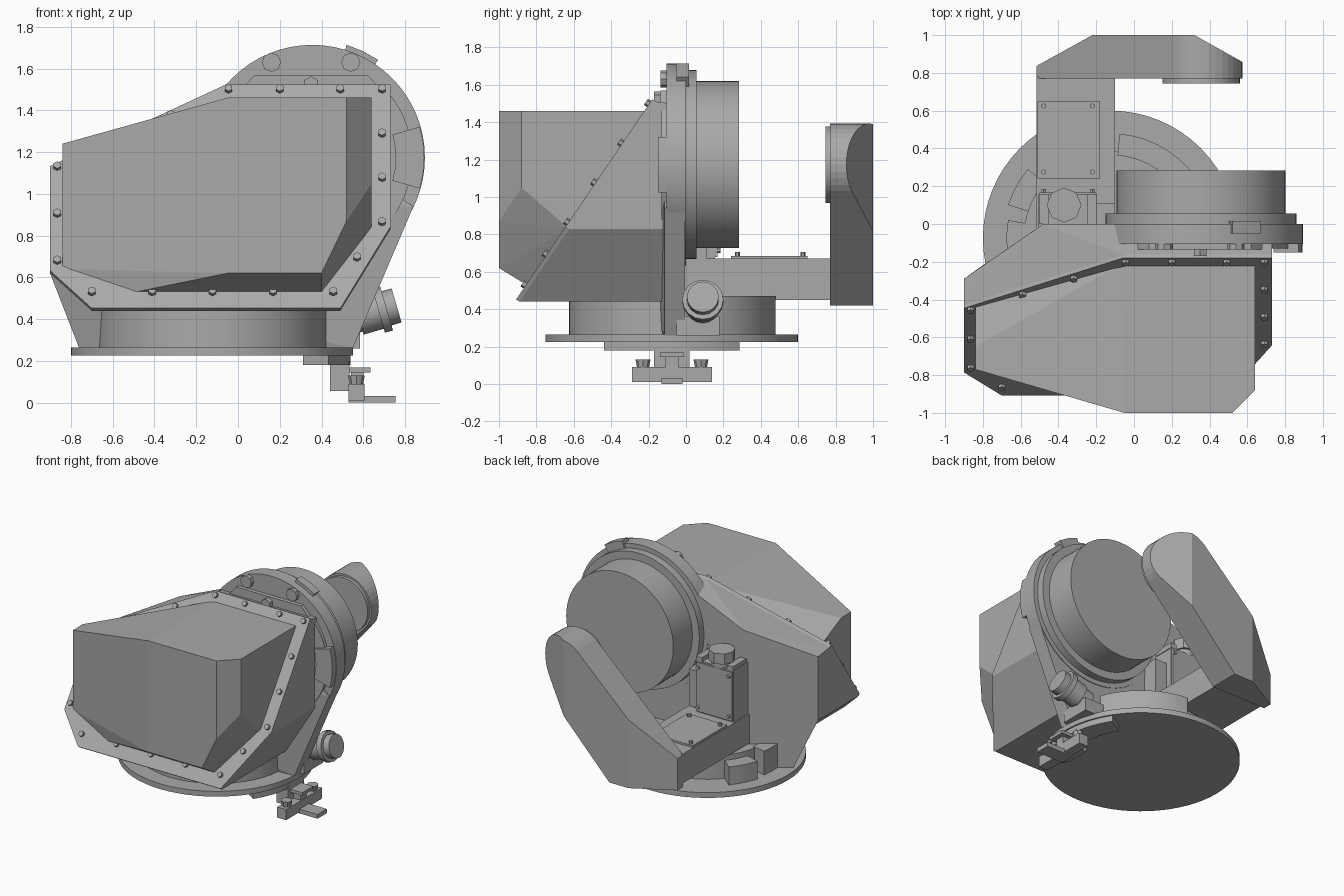
import bpy, bmesh, math
from mathutils import Vector

cube = bpy.data.objects.get("Cube")
if cube:
    bpy.data.objects.remove(cube, do_unlink=True)

grey = bpy.data.materials.new("painted grey metal")
grey.use_nodes = True
grey.diffuse_color = (0.4, 0.4, 0.4, 1)
grey.node_tree.nodes["Principled BSDF"].inputs["Base Color"].default_value = (0.4, 0.4, 0.4, 1)


def finish(name, bm, smooth=False):
    bmesh.ops.recalc_face_normals(bm, faces=bm.faces)
    mesh = bpy.data.meshes.new(name)
    bm.to_mesh(mesh)
    bm.free()
    mesh.materials.append(grey)
    ob = bpy.data.objects.new(name, mesh)
    bpy.context.collection.objects.link(ob)
    if smooth:
        bpy.ops.object.select_all(action='DESELECT')
        ob.select_set(True)
        bpy.context.view_layer.objects.active = ob
        bpy.ops.object.shade_smooth_by_angle(angle=math.radians(35))
    return ob


def hull(name, points):
    bm = bmesh.new()
    for p in points:
        bm.verts.new(p)
    res = bmesh.ops.convex_hull(bm, input=bm.verts)
    loose = [v for v in res["geom_interior"] if isinstance(v, bmesh.types.BMVert)]
    bmesh.ops.delete(bm, geom=loose, context='VERTS')
    bmesh.ops.dissolve_limit(bm, angle_limit=0.01, verts=bm.verts, edges=bm.edges)
    return finish(name, bm)


def box(name, x0, x1, y0, y1, z0, z1):
    return hull(name, [(x, y, z) for x in (x0, x1) for y in (y0, y1) for z in (z0, z1)])


def cyl(name, a, b, r, r2=None, n=48):
    a, b = Vector(a), Vector(b)
    bm = bmesh.new()
    bmesh.ops.create_cone(bm, cap_ends=True, segments=n, radius1=r,
                          radius2=r if r2 is None else r2, depth=(b - a).length)
    rot = (b - a).to_track_quat('Z', 'Y')
    for v in bm.verts:
        v.co = rot @ v.co + (a + b) / 2
    return finish(name, bm, n > 8)


def arc(name, center, r0, r1, deg0, deg1, lo, hi, upright=False):
    """Ring segment, extruded along z, or along y when upright."""
    bm = bmesh.new()
    n = max(2, int((deg1 - deg0) / 7))
    angles = [math.radians(deg0 + (deg1 - deg0) * i / n) for i in range(n + 1)]
    ring = [(r1, t) for t in angles] + [(r0, t) for t in reversed(angles)]
    loops = []
    for h in (lo, hi):
        flat = [(center[0] + r * math.cos(t), center[1] + r * math.sin(t)) for r, t in ring]
        loops.append([bm.verts.new((u, h, v) if upright else (u, v, h)) for u, v in flat])
    count = len(ring)
    for i in range(count):
        j = (i + 1) % count
        bm.faces.new((loops[0][i], loops[0][j], loops[1][j], loops[1][i]))
    for loop in loops:
        for i in range(n):
            bm.faces.new((loop[i], loop[i + 1], loop[count - 2 - i], loop[count - 1 - i]))
    return finish(name, bm, True)


def slant(x, z, out=0.0):
    """Point on the sloping front plane, pushed out along its normal."""
    return Vector((x, -0.89 + 0.68 * (z - 0.44), z)) + out * SLOPE


SLOPE = Vector((0, -1, 0.68)).normalized()
AX, AZ = 0.355, 1.173
BX, BY = -0.125, -0.075

# Turntable base
cyl("base_disc", (BX, BY, 0.225), (BX, BY, 0.265), 0.675, n=64)
cyl("base_core", (BX, BY, 0.26), (BX, BY, 0.44), 0.46)
arc("base_ring_front", (BX, BY), 0.44, 0.55, 170, 375, 0.26, 0.445)
arc("base_ring_back", (BX, BY), 0.44, 0.555, 20, 85, 0.26, 0.47)
arc("base_ring_side", (BX, BY), 0.44, 0.57, 140, 162, 0.26, 0.4)

# Main housing, cut off by the sloping front plane
rim = [(-0.9, 1.12), (-0.06, 1.51), (0.73, 1.51), (0.73, 0.83),
       (0.49, 0.44), (-0.7, 0.44), (-0.9, 0.62)]
back = [(-0.9, -0.29, 1.1), (-0.9, -0.29, 0.62), (-0.7, -0.15, 0.44), (-0.48, 0, 0.44),
        (-0.48, 0, 1.3), (-0.06, 0, 1.48), (0.73, -0.08, 1.5), (0.73, -0.08, 0.83),
        (0.49, -0.08, 0.44)]
hull("main_housing", [slant(x, z) for x, z in rim] + back)
hull("front_frame", [slant(x, z, d) for x, z in rim for d in (0, 0.022)])

# Rear wall reaching down to the base
hull("rear_wall", [(x, y, z) for x, z in ((-0.48, 0.26), (0.55, 0.26), (0.84, 0.94), (0, 1.5),
     (-0.48, 1.28)) for y in (-0.115, -0.005)]
     + [(-0.9, -0.29, 1.05), (-0.9, -0.29, 0.62), (-0.76, -0.19, 0.26)])

# Faceted hood
hull("hood", [(0.52, -1, 1.46), (0.52, -1, 0.87), (0.4, -1, 0.62), (-0.05, -1, 0.62),
              (-0.05, -1, 1.46), (0.64, -0.88, 1.46), (0.64, -0.88, 1.05),
              (-0.84, -0.65, 1.24), (-0.84, -0.77, 1.24), (-0.84, -0.77, 0.64)]
     + [slant(x, z) for x, z in ((0.4, 0.52), (-0.54, 0.52), (0.64, 0.83), (-0.84, 1.13),
                                 (-0.04, 1.46), (0.64, 1.46))])

# Frame bolts
bolts = [(-0.865, z) for z in (1.115, 0.89, 0.665)]
bolts += [(-0.7 + 0.289 * i, 0.515) for i in range(5)]
bolts += [(0.57, 0.68)] + [(0.69, 0.85 + 0.2117 * i) for i in range(4)]
bolts += [(x, 1.485) for x in (0.49, 0.2, -0.045)] + [(-0.59, 1.235), (-0.32, 1.36)]
for x, z in bolts:
    cyl("frame_bolt", slant(x, z, 0.01), slant(x, z, 0.042), 0.02, n=6)

# Round flange and drum
cyl("flange", (AX, -0.105, AZ), (AX, 0, AZ), 0.54, n=64)
cyl("flange_step", (AX, -0.01, AZ), (AX, 0.055, AZ), 0.505, n=64)
cyl("drum", (AX, 0.04, AZ), (AX, 0.283, AZ), 0.447, n=64)
arc("flange_strip", (AX, AZ), 0.36, 0.48, -38, 38, -0.13, -0.1, True)
arc("flange_pad", (AX, AZ), 0.4, 0.537, -16, 16, -0.15, -0.1, True)
for x in (0.16, 0.54):
    cyl("flange_screw", (x, -0.135, 1.63), (x, -0.1, 1.63), 0.046, n=8)
hull("hinge_plate", [(x, y, z) for x, z in ((0.0, 1.48), (0.08, 1.57), (0.62, 1.57), (0.7, 1.48))
                     for y in (-0.135, -0.1)])
cyl("hinge_screw", (0.35, -0.17, 1.525), (0.35, -0.12, 1.525), 0.038, n=6)
arc("rim_tab", (AX, AZ), 0.5, 0.565, 56, 73, -0.05, 0.015, True)

# Rear bracket with its column and knob
box("rear_bracket", -0.515, -0.1, -0.02, 0.78, 0.45, 0.67)
box("bracket_plate", -0.51, -0.18, 0.24, 0.65, 0.66, 0.684)
box("bracket_column", -0.505, -0.2, -0.02, 0.155, 0.66, 1.06)
box("column_plate", -0.5, -0.205, 0.15, 0.168, 0.68, 1.05)
box("column_web", -0.21, -0.1, -0.02, 0.11, 0.6, 0.95)
cyl("column_collar", (-0.37, 0.095, 1.05), (-0.37, 0.095, 1.1), 0.075, n=12)
cyl("column_knob", (-0.37, 0.1, 1.09), (-0.37, 0.1, 1.17), 0.092, n=8)
for x in (-0.478, -0.18 - 0.04):
    for y in (0.275, 0.625):
        cyl("bracket_bolt", (x, y, 0.68), (x, y, 0.705), 0.014, n=6)
    for z in (0.715, 1.015):
        cyl("column_bolt", (x, 0.16, z), (x, 0.185, z), 0.014, n=6)
    box("column_foot", x - 0.025, x + 0.025, 0, 0.16, 1.05, 1.09)

# Rear arm: rounded bar, bevelled by two upright planes
profile = [(AX + 0.22 * math.cos(math.radians(t)), AZ + 0.22 * math.sin(math.radians(t)))
           for t in range(0, 360, 10)]
profile += [(-0.515, 0.42), (-0.515, 0.66), (-0.06, 0.42)]
arm = hull("rear_arm", [(x, y, z) for x, z in profile for y in (0.77, 1.0)])
bm = bmesh.new()
bm.from_mesh(arm.data)
for co, no in (((0.32, 1, 0), (0.14, 0.25, 0)), ((-0.22, 1, 0), (-0.16, 0.29, 0))):
    cut = bmesh.ops.bisect_plane(bm, geom=bm.verts[:] + bm.edges[:] + bm.faces[:],
                                 plane_co=co, plane_no=no, clear_outer=True)
    edges = [e for e in cut["geom_cut"] if isinstance(e, bmesh.types.BMEdge)]
    bmesh.ops.holes_fill(bm, edges=edges)
bm.to_mesh(arm.data)
bm.free()
cyl("arm_disc", (AX, 0.745, AZ), (AX, 0.78, AZ), 0.205)

# Side knob on a tilted shaft
K = Vector((0.5, 0.09, 0.39))
D = Vector((0.96, 0, 0.28)).normalized()
for name, a, b, r in (("knob_shaft", 0, 0.18, 0.075), ("knob_body", 0.08, 0.2, 0.09),
                      ("knob_collar", 0.18, 0.22, 0.11), ("knob_cap", 0.21, 0.27, 0.085)):
    cyl(name, K + D * a, K + D * b, r, n=16)
box("knob_mount", 0.42, 0.585, -0.05, 0.18, 0.26, 0.36)

# Latch under the base edge
arc("latch_arc", (BX, BY), 0.52, 0.665, -33, 33, 0.18, 0.23)
box("latch_post", 0.44, 0.535, -0.17, 0.02, 0.055, 0.2)
box("latch_shelf", 0.5, 0.635, -0.14, -0.01, 0.145, 0.168)
box("latch_block", 0.53, 0.605, -0.29, 0.14, 0.01, 0.09)
box("latch_spine", 0.54, 0.6, -0.11, -0.04, 0.08, 0.15)
box("latch_tongue", 0.53, 0.755, -0.13, -0.02, 0.0, 0.032)
for y in (-0.23, 0.08):
    cyl("latch_screw", (0.567, y, 0.08), (0.567, y, 0.13), 0.03, 0.04, n=8)
